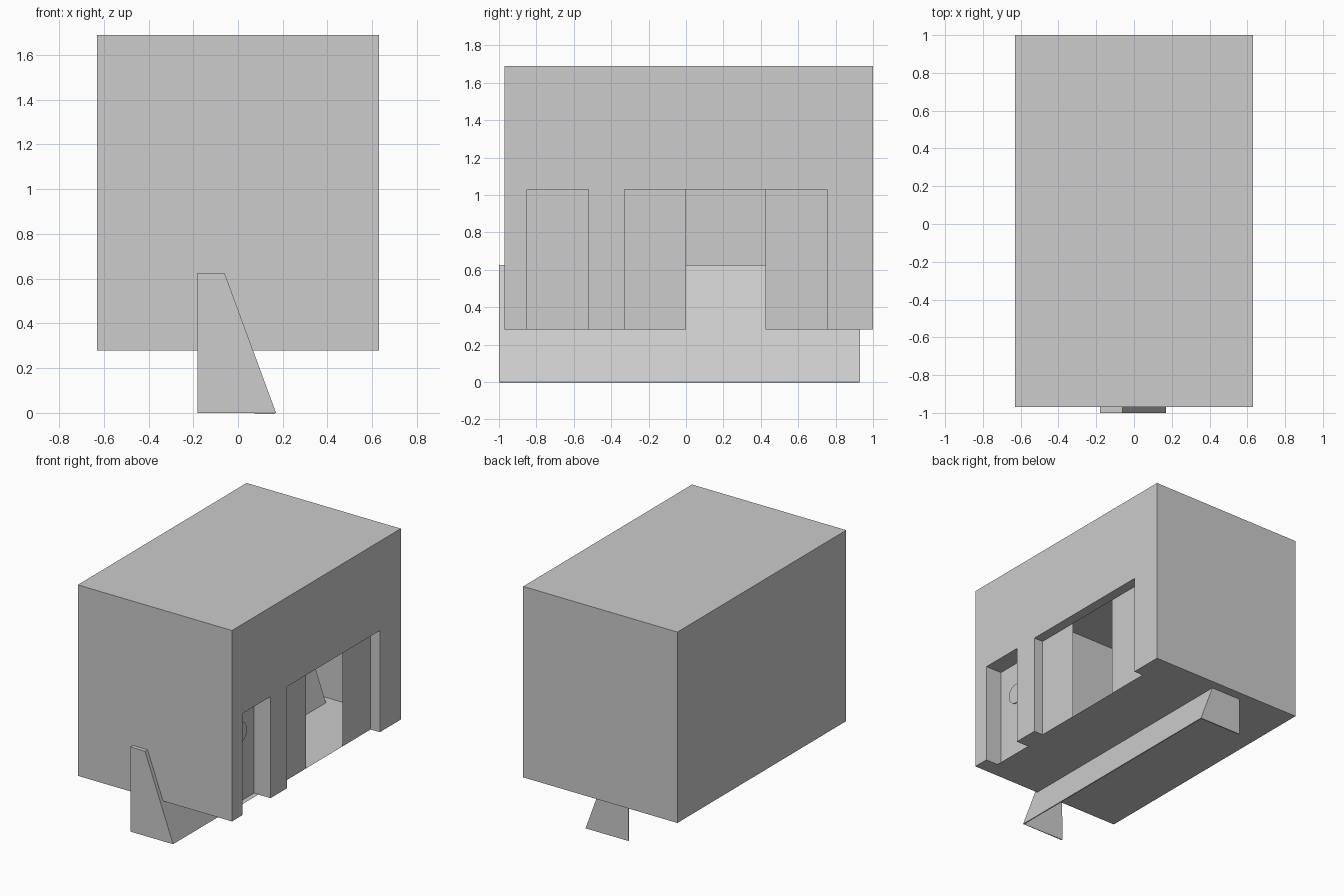
import bpy, bmesh, math
from mathutils import Matrix

if "Cube" in bpy.data.objects:
    bpy.data.objects.remove(bpy.data.objects["Cube"])

grey = bpy.data.materials.new("plain_grey")
grey.diffuse_color = (0.604, 0.604, 0.604, 1)
grey.use_nodes = True
grey.node_tree.nodes["Principled BSDF"].inputs["Base Color"].default_value = grey.diffuse_color

X, Y0, Y1 = 0.63, -0.97, 1.0           # shell extents
ZB, ZD, ZT = 0.28, 1.03, 1.69          # floor, door head, roof
DOOR = (-0.85, -0.52, 0.10)            # y start, y end, recess depth
BAY = (-0.33, 0.755, 0.075)
GAP = (0.0, 0.425)                     # open part of the bay
PANEL_X = X - 0.136                    # small door leaf plane


def sheet(name, faces, fix=True):
    """Thin-sheet object from a list of polygons; shared corners are welded."""
    bm = bmesh.new()
    for f in faces:
        bm.faces.new([bm.verts.new(p) for p in f])
    bmesh.ops.remove_doubles(bm, verts=bm.verts, dist=1e-4)
    if fix:
        bmesh.ops.recalc_face_normals(bm, faces=bm.faces)
    return finish(name, bm)


def finish(name, bm):
    me = bpy.data.meshes.new(name)
    bm.to_mesh(me)
    bm.free()
    me.materials.append(grey)
    ob = bpy.data.objects.new(name, me)
    bpy.context.collection.objects.link(ob)
    return ob


def wall(p, q, z0, z1):
    return [(*p, z0), (*q, z0), (*q, z1), (*p, z1)]


def flat(outline, z):
    return [(x, y, z) for x, y in outline]


# Lower outline, stepping in at the recesses
def recess(y0, y1, d, extra=()):
    return [(X, y0), (X - d, y0), *[(X - d, y) for y in extra], (X - d, y1), (X, y1)]

rect = [(-X, Y0), (X, Y0), (X, Y1), (-X, Y1)]
door, bay = recess(*DOOR), recess(*BAY, extra=GAP)
plan = [(-X, Y0), (X, Y0), *door, *bay, (X, Y1), (-X, Y1)]
openings = {(door[1], door[2]), (bay[2], bay[3])}

# Upper and lower walls; the openings are left out
faces = []
for p, q in zip(plan, plan[1:] + plan[:1]):
    if (p, q) not in openings:
        faces.append(wall(p, q, ZB, ZD))
for p, q in zip(rect, rect[1:] + rect[:1]):
    faces.append(wall(p, q, ZD, ZT))
faces += [flat(rect, ZT), flat(plan[::-1], ZB)]
# Recess heads
faces += [flat(door[::-1], ZD), flat(bay[::-1], ZD)]
sheet("room_shell", faces, fix=False)

# Small door set deeper than its frame
y0, y1, d = DOOR
e = 0.004
y0, y1, zt = y0 - e, y1 + e, ZD + e
outer = [(X - d, y0), (PANEL_X, y0), (PANEL_X, y1), (X - d, y1)]
sheet("small_door", [wall(p, q, ZB, zt) for p, q in zip(outer, outer[1:])]
      + [flat(outer[::-1], zt)], fix=False)

# Round window plate on the small door
bm = bmesh.new()
bmesh.ops.create_cone(bm, cap_ends=True, segments=32, radius1=0.075, radius2=0.075, depth=0.008,
                      matrix=Matrix.Translation((PANEL_X + 0.003, -0.685, 0.79))
                      @ Matrix.Rotation(math.pi / 2, 4, 'Y'))
finish("door_round_window", bm)

# Sloped sheet cover with end plates, open at the bottom and left
profile = [(-0.18, 0.0), (0.17, 0.0), (-0.06, 0.625), (-0.18, 0.625)]
F, B = -1.0, 0.93
ends = [[(x, y, z) for x, z in profile] for y in (F, B)]
cover = [ends[0], ends[1][::-1]]
for i in (1, 2):                        # slope, then top
    cover.append([ends[0][i], ends[1][i], ends[1][i + 1], ends[0][i + 1]])
cover = sheet("sloped_cover", cover, fix=False)
mod = cover.modifiers.new("thickness", 'SOLIDIFY')
mod.thickness = 0.008
mod.offset = -1
